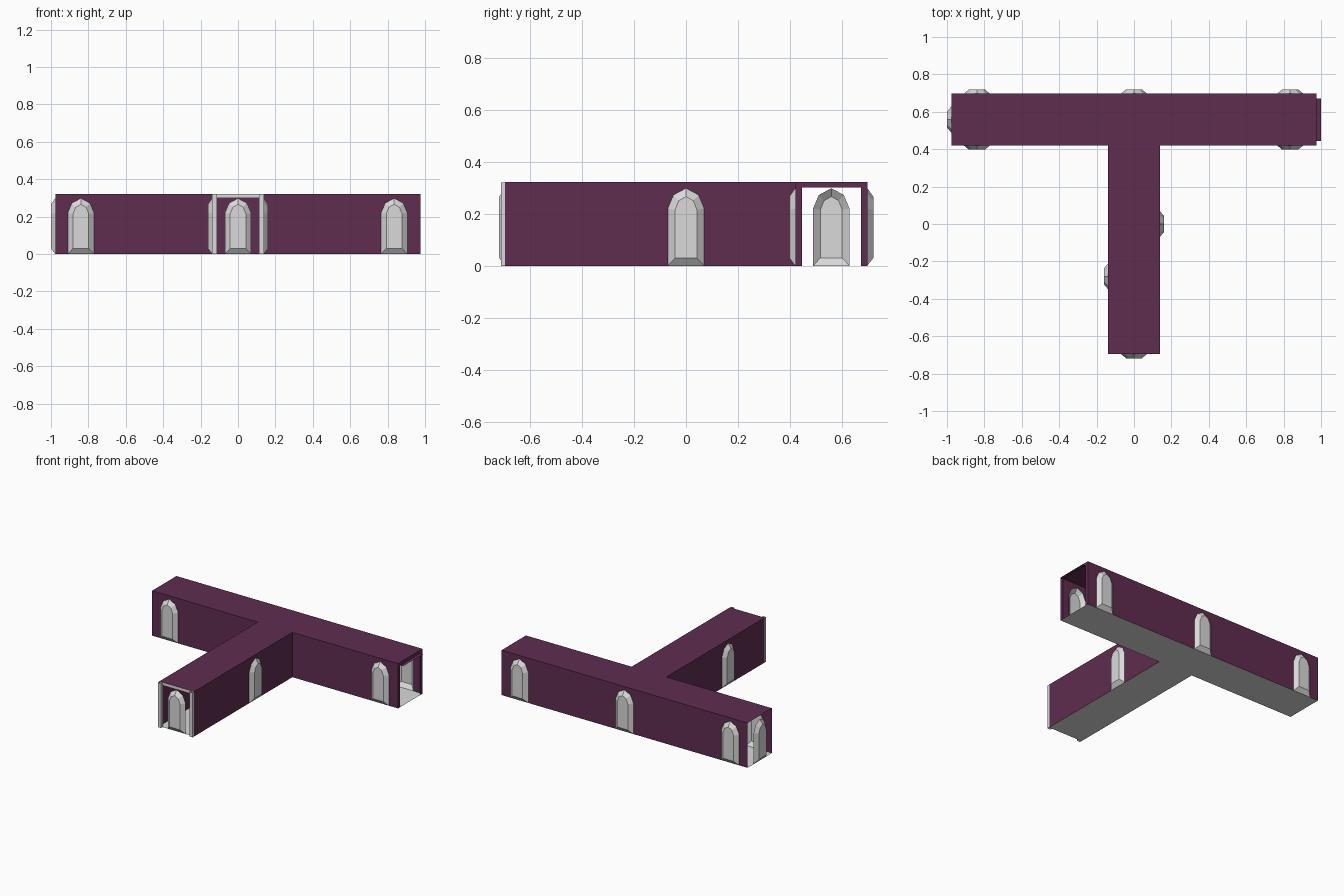
import bpy
from mathutils import Vector

if "Cube" in bpy.data.objects:
    bpy.data.objects.remove(bpy.data.objects["Cube"])

H = 0.322                      # wall height
X, Y0, Y1, YF, S = 0.977, 0.42, 0.697, -0.695, 0.138
DEPTH = 0.023                  # how far alcoves stand out


def material(name, rgb):
    m = bpy.data.materials.new(name)
    m.diffuse_color = (*rgb, 1)
    m.use_nodes = True
    m.node_tree.nodes["Principled BSDF"].inputs["Base Color"].default_value = m.diffuse_color
    return m


PURPLE = material("dark purple", (0.115, 0.026, 0.079))
GREY = material("light grey", (0.7, 0.7, 0.7))


def add(name, verts, faces, mat):
    me = bpy.data.meshes.new(name)
    me.from_pydata([tuple(v) for v in verts], [], faces)
    me.materials.append(mat)
    ob = bpy.data.objects.new(name, me)
    bpy.context.collection.objects.link(ob)
    return ob


# Alcove outlines: (across, up), from bottom left over the arch to bottom right
def arch(w, z0, z1, w2, z2, top):
    return [(-w, z0), (-w, z1), (-w2, z2), (0, top), (w2, z2), (w, z1), (w, z0)]


OUTER = arch(0.07, 0, 0.22, 0.048, 0.272, 0.298)
INNER = arch(0.042, 0.03, 0.215, 0.028, 0.25, 0.266)


def alcove(name, origin, u):
    """Open-backed bevelled arch bulging outward from the wall plane."""
    o, u, up = Vector((*origin, 0)), Vector((*u, 0)), Vector((0, 0, 1))
    n = u.cross(up)
    v = [o + u * a + up * b for a, b in OUTER]
    v += [o + u * a + up * b + n * DEPTH for a, b in INNER]
    k = len(OUTER)
    faces = [(i, i + k, (i + 1) % k + k, (i + 1) % k) for i in range(k)]
    faces.append(tuple(reversed(range(k, 2 * k))))
    add(name, v, faces, GREY)


def wall(name, a, b, spots):
    """Sheet wall from a to b with arched openings at given distances."""
    a, b = Vector((*a, 0)), Vector((*b, 0))
    length = (b - a).length
    u, up = (b - a).normalized(), Vector((0, 0, 1))
    pts = [(0, 0)]
    for s in spots:
        pts += [(s + x, z) for x, z in OUTER]
    pts += [(length, 0), (length, H), (0, H)]
    add(name, [a + u * x + up * z for x, z in pts], [tuple(range(len(pts)))], PURPLE)
    for i, s in enumerate(spots):
        p = a + u * s
        alcove(f"{name}_alcove_{i}", (p.x, p.y), (u.x, u.y))


# Walls of the cross corridor and the stem
wall("front_left_wall", (-X, Y0), (-S, Y0), [X - 0.84])
wall("front_right_wall", (S, Y0), (X, Y0), [0.835 - S])
wall("back_wall", (X, Y1), (-X, Y1), [X - 0.835, X, X + 0.84])
wall("stem_right_wall", (S, YF), (S, Y0), [-YF])
wall("stem_left_wall", (-S, Y0), (-S, YF), [Y0 + 0.28])

# Free-standing alcoves in the open ends
alcove("left_end_alcove", (-X, (Y0 + Y1) / 2), (0, -1))
alcove("front_end_alcove", (0, YF), (1, 0))

# T-shaped floor and roof
T = [(-S, YF), (S, YF), (S, Y0), (X, Y0), (X, Y1), (-X, Y1), (-X, Y0), (-S, Y0)]
add("roof", [(x, y, H) for x, y in T], [tuple(range(8))], PURPLE)
add("floor", [(x, y, 0) for x, y in T], [tuple(reversed(range(8)))], GREY)

# Right end frame: jambs, lintel and thin projecting lip
def quad(name, pts, mat):
    add(name, pts, [(0, 1, 2, 3)], mat)


for name, y0, y1, z0 in (("front_jamb", Y0, 0.445, 0), ("back_jamb", 0.672, Y1, 0),
                         ("end_lintel", 0.445, 0.672, 0.3)):
    quad(name, [(X, y0, z0), (X, y1, z0), (X, y1, H), (X, y0, H)], PURPLE)
quad("end_lip", [(X, 0.445, 0.3), (1, 0.445, 0.3), (1, 0.672, 0.3), (X, 0.672, 0.3)], PURPLE)

# Front end frame: hollow posts and a lintel
for name, s in (("left_post", -1), ("right_post", 1)):
    a, b = sorted((s * 0.113, s * S))
    ring = [(a, -0.712), (b, -0.712), (b, -0.69), (a, -0.69)]
    v = [(x, y, z) for z in (0, H - 0.002) for x, y in ring]
    add(name, v, [(i, (i + 1) % 4, (i + 1) % 4 + 4, i + 4) for i in range(4)], GREY)
quad("front_lintel", [(-0.113, YF, 0.3), (0.113, YF, 0.3), (0.113, YF, H), (-0.113, YF, H)], GREY)
